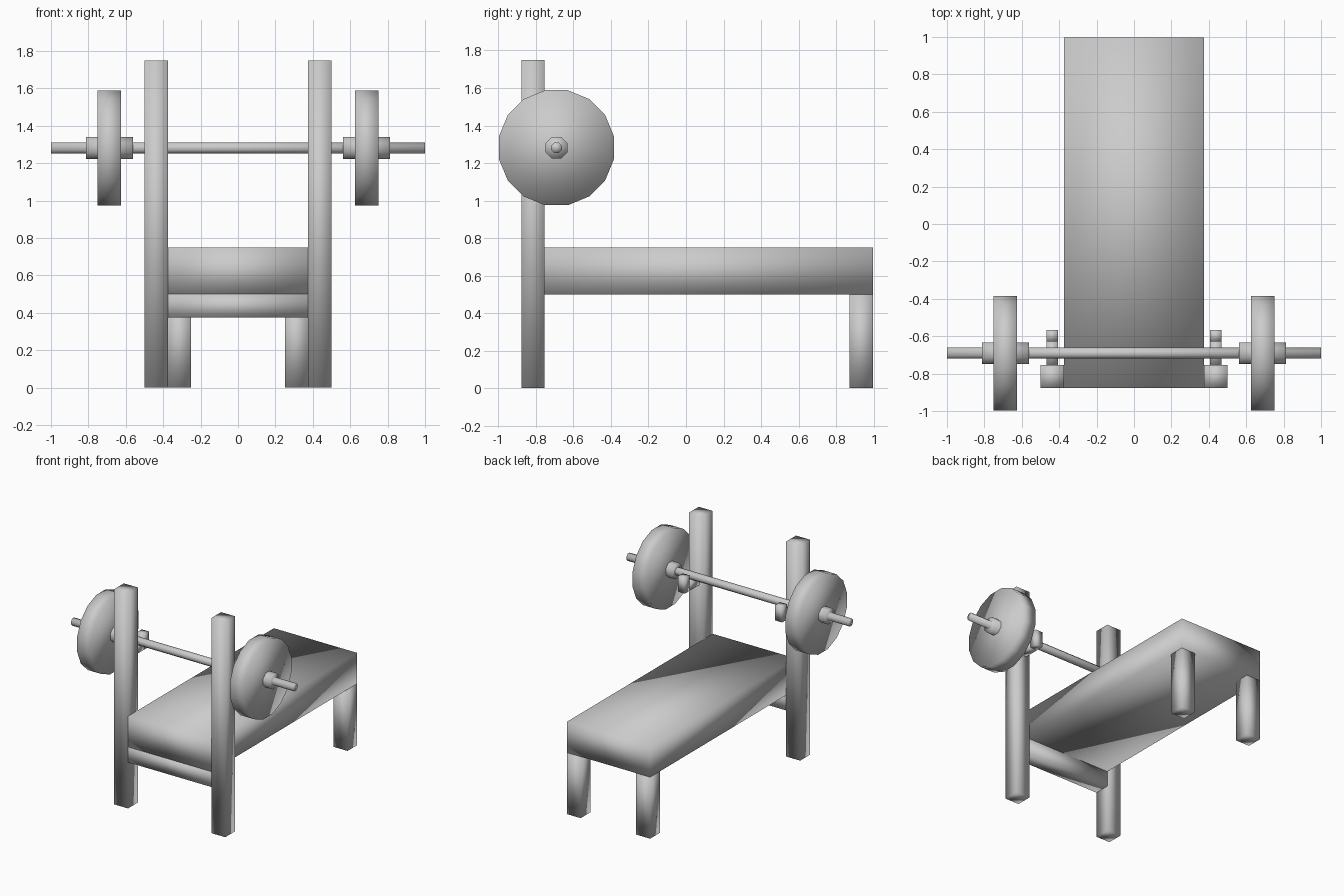
import bpy, math
from mathutils import Matrix

if "Cube" in bpy.data.objects:
    bpy.data.objects.remove(bpy.data.objects["Cube"])

SHIFT = -0.003  # centres the model in y
BAR_Y, BAR_Z = -0.6875, 1.2815


def smooth(ob):
    for p in ob.data.polygons:
        p.use_smooth = True


def box(name, x, y, z):
    # box from (min, max) ranges
    bpy.ops.mesh.primitive_cube_add(size=1)
    ob = bpy.context.object
    ob.name = name
    size = [r[1] - r[0] for r in (x, y, z)]
    mid = [(r[0] + r[1]) / 2 for r in (x, y, z)]
    ob.data.transform(Matrix.Diagonal((*size, 1)))
    ob.location = (mid[0], mid[1] + SHIFT, mid[2])
    smooth(ob)
    return ob


def rod(name, x, radius, sides):
    # cylinder along x on the barbell axis, with flats facing up
    bpy.ops.mesh.primitive_cylinder_add(vertices=sides, radius=radius, depth=x[1] - x[0])
    ob = bpy.context.object
    ob.name = name
    turn = Matrix.Rotation(math.pi / 2, 4, 'Y') @ Matrix.Rotation(math.pi / sides, 4, 'Z')
    ob.data.transform(turn)
    ob.location = ((x[0] + x[1]) / 2, BAR_Y + SHIFT, BAR_Z)
    smooth(ob)
    return ob


# bench pad and cross beam
box("bench_pad", (-0.375, 0.375), (-0.875, 1.0), (0.5, 0.75))
box("cross_beam", (-0.375, 0.375), (-0.875, -0.75), (0.375, 0.5))

# barbell shaft
rod("barbell_shaft", (-1.0, 1.0), 0.0313, 8)

for side, s in (("left", -1), ("right", 1)):
    def span(a, b):
        return tuple(sorted((s * a, s * b)))

    # uprights and far legs
    box(side + "_upright", span(0.375, 0.5), (-0.875, -0.75), (0, 1.75))
    box(side + "_leg", span(0.25, 0.375), (0.875, 1.0), (0, 0.5))
    # hook that carries the bar
    box(side + "_hook_arm", span(0.406, 0.469), (-0.75, -0.625), (1.1875, 1.25))
    box(side + "_hook_lip", span(0.406, 0.469), (-0.625, -0.5625), (1.1875, 1.3125))
    # weight plate and collar
    rod(side + "_plate", span(0.625, 0.75), 0.3125, 16)
    rod(side + "_collar", span(0.5625, 0.8125), 0.0625, 8)
